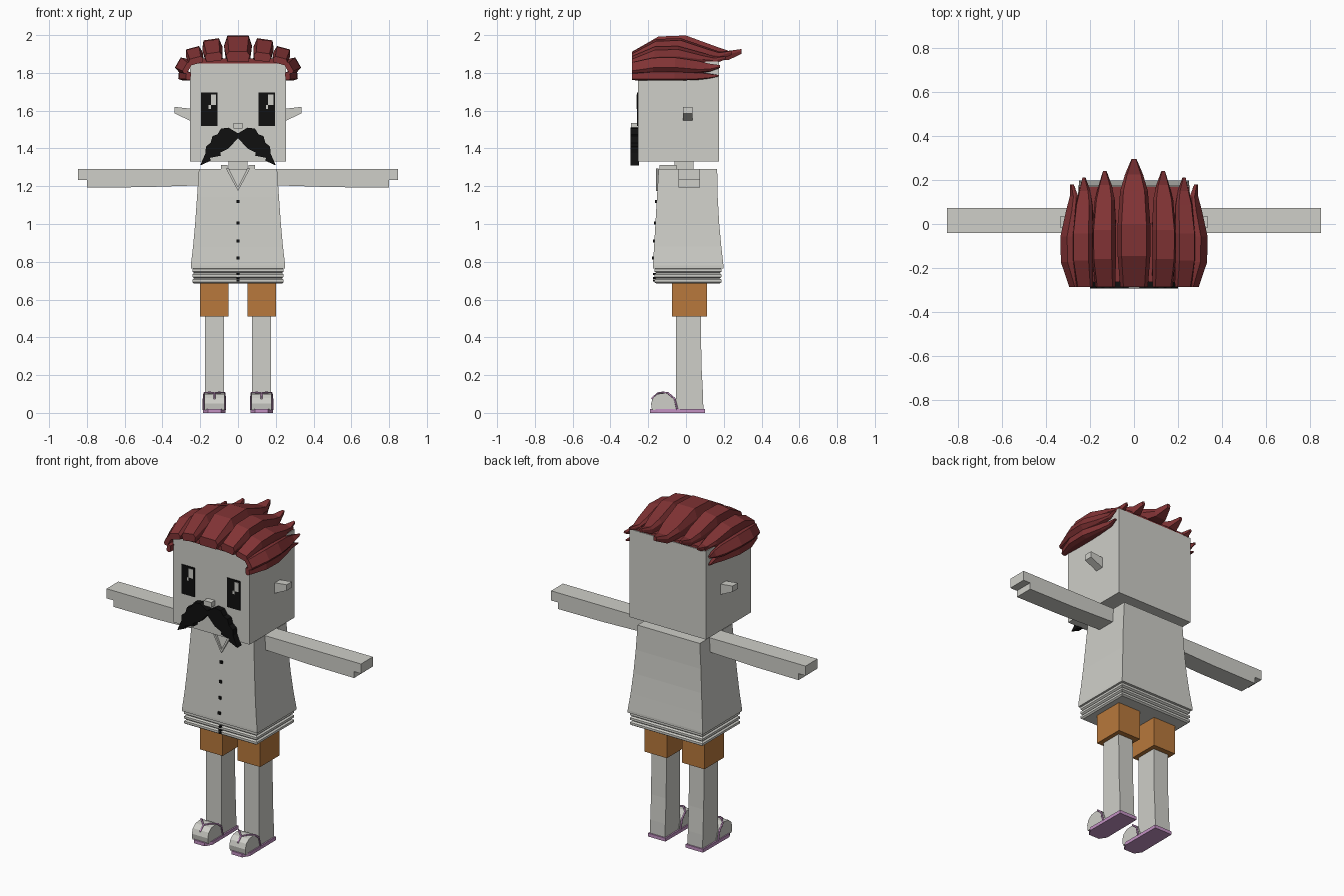
import bpy, bmesh, math
from mathutils import Matrix, Vector

if "Cube" in bpy.data.objects:
    bpy.data.objects.remove(bpy.data.objects["Cube"], do_unlink=True)


def material(name, r, g, b):
    m = bpy.data.materials.new(name)
    m.use_nodes = True
    m.diffuse_color = (r, g, b, 1)
    m.node_tree.nodes["Principled BSDF"].inputs["Base Color"].default_value = (r, g, b, 1)
    return m


PALE = material("pale_grey", 0.62, 0.62, 0.58)
ORANGE = material("orange_cloth", 0.48, 0.19, 0.045)
RED = material("red_hair", 0.22, 0.033, 0.035)
MAUVE = material("mauve_rubber", 0.55, 0.29, 0.55)
BLACK = material("black", 0.005, 0.005, 0.005)
SIDES = ((1, "left"), (-1, "right"))


def add_mesh(name, bm, mat):
    bmesh.ops.recalc_face_normals(bm, faces=bm.faces)
    me = bpy.data.meshes.new(name)
    bm.to_mesh(me)
    bm.free()
    me.materials.append(mat)
    ob = bpy.data.objects.new(name, me)
    bpy.context.collection.objects.link(ob)
    return ob


def loft(name, rings, mat):
    """Skin a list of equally long point rings and cap both ends."""
    bm = bmesh.new()
    rows = [[bm.verts.new(p) for p in ring] for ring in rings]
    n = len(rows[0])
    for a, b in zip(rows, rows[1:]):
        for i in range(n):
            j = (i + 1) % n
            bm.faces.new((a[i], a[j], b[j], b[i]))
    bm.faces.new(rows[0])
    bm.faces.new(rows[-1])
    return add_mesh(name, bm, mat)


def tower(name, levels, mat, cx=0):
    """Rectangular rings stacked in z: (z, half width, front y, back y)."""
    return loft(name, [[(cx - h, f, z), (cx + h, f, z), (cx + h, b, z), (cx - h, b, z)]
                       for z, h, f, b in levels], mat)


def box(name, x, y, z, mat):
    h, cx = abs(x[1] - x[0]) / 2, (x[0] + x[1]) / 2
    return tower(name, [(z[0], h, *y), (z[1], h, *y)], mat, cx)


def prism_y(name, outline, front, back, mat):
    """Extrude an (x, z) outline along y."""
    return loft(name, [[(x, y, z) for x, z in outline] for y in (front, back)], mat)


def prism_x(name, outline, x0, x1, mat):
    """Extrude a (y, z) outline along x."""
    return loft(name, [[(x, y, z) for y, z in outline] for x in (x0, x1)], mat)


def tube(name, points, radius, mat):
    cu = bpy.data.curves.new(name, "CURVE")
    cu.dimensions = "3D"
    cu.bevel_depth = radius
    cu.bevel_resolution = 1
    sp = cu.splines.new("POLY")
    sp.points.add(len(points) - 1)
    for p, co in zip(sp.points, points):
        p.co = (*co, 1)
    cu.materials.append(mat)
    ob = bpy.data.objects.new(name, cu)
    bpy.context.collection.objects.link(ob)
    return ob


# Head, neck and nose
box("head", (-0.255, 0.255), (-0.255, 0.175), (1.33, 1.86), PALE)
box("neck", (-0.05, 0.05), (-0.06, 0.04), (1.28, 1.34), PALE)
box("nose", (-0.025, 0.025), (-0.29, -0.25), (1.505, 1.535), PALE)

# Eyes with highlights on the same side of each
for s, side in SIDES:
    x = s * 0.152
    box(side + "_eye", (x - 0.043, x + 0.043), (-0.26, -0.254), (1.52, 1.695), BLACK)
    box(side + "_eye_highlight", (x + 0.008, x + 0.035), (-0.263, -0.259), (1.63, 1.685), PALE)
    box(side + "_eye_glint", (x - 0.004, x + 0.008), (-0.263, -0.259), (1.61, 1.63), PALE)

# Ears
for s, side in SIDES:
    prism_y(side + "_ear", [(s * 0.25, 1.545), (s * 0.335, 1.585), (s * 0.335, 1.62),
                            (s * 0.25, 1.61)], -0.015, 0.035, PALE)

# Moustache
whisker = [(0, 1.48), (0.05, 1.51), (0.09, 1.505), (0.108, 1.475), (0.135, 1.465),
           (0.145, 1.43), (0.17, 1.41), (0.172, 1.375), (0.2, 1.31), (0.145, 1.335),
           (0.148, 1.35), (0.09, 1.362), (0.095, 1.378), (0.05, 1.4), (0, 1.455)]
for s, side in SIDES:
    prism_y(side + "_moustache", [(s * x, z) for x, z in whisker], -0.293, -0.25, BLACK)

# Hair: a cap plus swept-back locks
box("hair_cap", (-0.25, 0.25), (-0.262, 0.17), (1.85, 1.875), RED)
# along the lock: position, top height, bottom height, width
STATIONS = [(0, 0.38, 0, 0.85), (0.24, 0.96, 0, 1), (0.49, 1, 0, 1),
            (0.75, 0.6, 0.08, 0.85), (0.88, 0.41, 0.06, 0.55), (1, 0.48, 0.3, 0.15)]


def lock(name, x, z, tilt, half, height, tip):
    frame = Matrix.Translation((x, 0, z)) @ Matrix.Rotation(math.radians(tilt), 4, "Y")
    rings = []
    for t, top, low, w in STATIONS:
        y = -0.285 + (tip + 0.285) * t
        a, b, r = low * height, top * height, half * w
        mid = a + (b - a) * 0.6
        section = [(-0.85 * r, a), (0.85 * r, a), (r, mid),
                   (0.76 * r, b), (-0.76 * r, b), (-r, mid)]
        rings.append([frame @ Vector((u, y, v)) for u, v in section])
    loft(name, rings, RED)


lock("centre_hair_lock", 0, 1.86, 0, 0.074, 0.138, 0.295)
LOCKS = [("inner", 0.126, 1.862, 8, 0.054, 0.117, 0.24),
         ("outer", 0.218, 1.848, 15, 0.046, 0.088, 0.21),
         ("upper_side", 0.258, 1.82, 60, 0.04, 0.07, 0.18),
         ("lower_side", 0.25, 1.782, 85, 0.026, 0.065, 0.172)]
for s, side in SIDES:
    for label, x, z, tilt, half, height, tip in LOCKS:
        lock(f"{side}_{label}_hair_lock", s * x, z, s * tilt, half, height, tip)

# Shirt and the pleated hem beneath it
tower("shirt", [(0.765, 0.25, -0.175, 0.198), (0.78, 0.25, -0.175, 0.198),
                (0.88, 0.238, -0.169, 0.187), (1.0, 0.227, -0.162, 0.176),
                (1.14, 0.217, -0.154, 0.168), (1.29, 0.207, -0.145, 0.165)], PALE)
hem = []
for i in range(3):
    z = 0.685 + i * 0.028
    hem += [(z, 0.233, -0.158, 0.178), (z + 0.007, 0.242, -0.167, 0.188),
            (z + 0.02, 0.242, -0.167, 0.188), (z + 0.027, 0.233, -0.158, 0.178)]
tower("shirt_hem", hem, PALE)

# Collar edges forming a V
for s, side in SIDES:
    prism_y(side + "_collar", [(0, 1.175), (0, 1.195), (s * 0.05, 1.295),
                               (s * 0.065, 1.295)], -0.16, -0.145, PALE)
    box(side + "_collar_tab", (s * 0.055, s * 0.09), (-0.14, -0.05), (1.285, 1.312), PALE)

# Buttons
for i, z in enumerate((1.12, 1.005, 0.91, 0.82, 0.735, 0.715, 0.7)):
    y = -0.146 - (1.29 - z) * 0.0577 if z > 0.77 else -0.166
    h = 0.008 if z > 0.77 else 0.005
    box(f"button_{i + 1}", (-0.008, 0.008), (y - 0.008, y + 0.01), (z - h, z + h), BLACK)

# Limbs and footwear
foot_profile = [(-0.18, 0.015), (-0.185, 0.05), (-0.175, 0.08), (-0.15, 0.1),
                (-0.11, 0.105), (-0.075, 0.095), (-0.05, 0.07), (-0.03, 0.015)]
for s, side in SIDES:
    # arm with a stepped hand
    prism_y(side + "_arm", [(s * x, z) for x, z in
                            [(0.195, 1.29), (0.847, 1.29), (0.847, 1.232), (0.8, 1.232),
                             (0.8, 1.193), (0.5, 1.195), (0.195, 1.205)]],
            -0.04, 0.073, PALE)
    cx = s * 0.125
    box(side + "_shorts_leg", (cx - 0.075, cx + 0.075), (-0.075, 0.11), (0.51, 0.695), ORANGE)
    tower(side + "_leg", [(0.015, 0.05, -0.052, 0.092), (0.1, 0.05, -0.052, 0.09),
                          (0.25, 0.05, -0.052, 0.082), (0.52, 0.05, -0.052, 0.078)], PALE, cx)
    prism_x(side + "_foot", foot_profile, cx - 0.053, cx + 0.053, PALE)
    # sole with trimmed toe corners
    sole = [(-0.058, 0.1), (0.058, 0.1), (0.06, -0.15), (0.035, -0.19),
            (-0.035, -0.19), (-0.06, -0.15)]
    loft(side + "_sandal_sole", [[(cx + x, y, z) for x, y in sole] for z in (0, 0.02)], MAUVE)
    # straps running from the toe over each side of the foot
    for e, edge in ((1, "left"), (-1, "right")):
        tube(f"{side}_sandal_{edge}_strap",
             [(cx, -0.182, 0.075), (cx, -0.15, 0.104), (cx + e * 0.025, -0.125, 0.108),
              (cx + e * 0.054, -0.095, 0.105), (cx + e * 0.057, -0.06, 0.075),
              (cx + e * 0.057, -0.045, 0.015)], 0.005, MAUVE)
